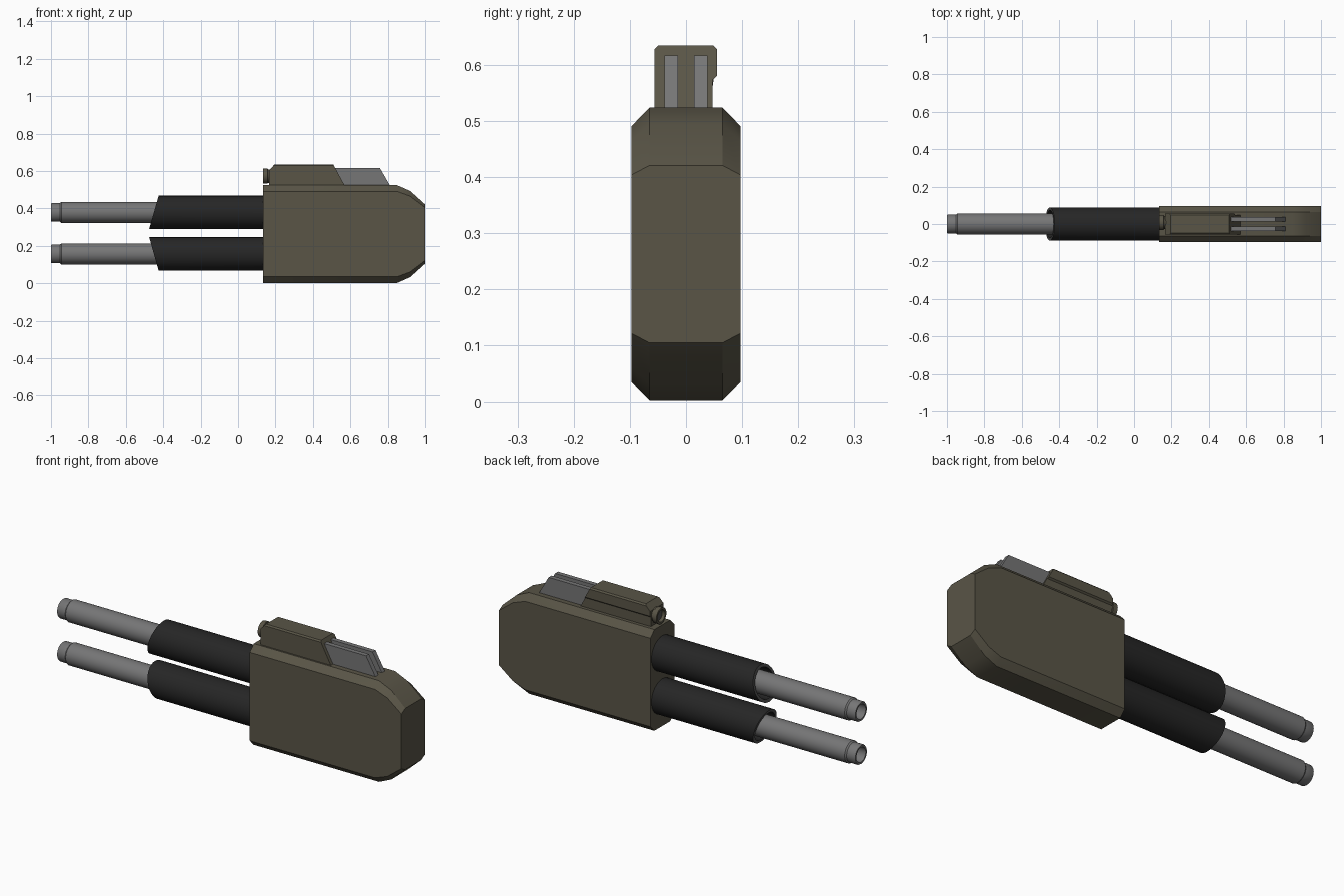
import bpy, bmesh, math
from mathutils import Vector

if "Cube" in bpy.data.objects:
    bpy.data.objects.remove(bpy.data.objects["Cube"])


def material(name, rgb):
    m = bpy.data.materials.new(name)
    m.diffuse_color = (*rgb, 1)
    m.use_nodes = True
    m.node_tree.nodes["Principled BSDF"].inputs["Base Color"].default_value = m.diffuse_color
    return m


OLIVE = material("olive_paint", (0.1, 0.09, 0.062))
BLACK = material("black_sleeve", (0.019, 0.019, 0.019))
STEEL = material("grey_steel", (0.18, 0.18, 0.182))
DARK = material("dark_grey", (0.075, 0.075, 0.075))


def finish(bm, name, mats, smooth=None):
    bmesh.ops.recalc_face_normals(bm, faces=bm.faces)
    me = bpy.data.meshes.new(name)
    bm.to_mesh(me)
    bm.free()
    ob = bpy.data.objects.new(name, me)
    bpy.context.collection.objects.link(ob)
    for m in mats:
        me.materials.append(m)
    if smooth:
        bpy.ops.object.select_all(action='DESELECT')
        ob.select_set(True)
        bpy.context.view_layer.objects.active = ob
        bpy.ops.object.shade_smooth_by_angle(angle=math.radians(smooth))
    return ob


def loft(bm, rings, closed=False):
    """Skin a list of point rings; cap both ends unless closed into a loop."""
    vs = [[bm.verts.new(p) for p in r] for r in rings]
    n = len(vs[0])
    pairs = list(zip(vs, vs[1:])) + ([(vs[-1], vs[0])] if closed else [])
    faces = []
    for a, b in pairs:
        faces.append([bm.faces.new((a[i], a[(i + 1) % n], b[(i + 1) % n], b[i]))
                      for i in range(n)])
    if not closed:
        bm.faces.new(vs[0])
        bm.faces.new(vs[-1])
    return faces


def circle(x, r, z, y=0, slant=0, n=32):
    out = []
    for i in range(n):
        a = 2 * math.pi * i / n
        dz = r * math.sin(a)
        out.append((x + slant * dz, y + r * math.cos(a), z + dz))
    return out


# Main body: octagonal section tapering to a flat rear face
bm = bmesh.new()
rings = []
for x, half, drop in ((0.135, 0.261, 0.033), (0.85, 0.261, 0.033),
                      (0.92, 0.23, 0.028), (1.0, 0.158, 0.017)):
    c, s = 0.263, half - drop
    rings.append([(x, y, c + z) for y, z in (
        (0.065, half), (0.097, s), (0.097, -s), (0.065, -half),
        (-0.065, -half), (-0.097, -s), (-0.097, s), (-0.065, half))])
loft(bm, rings)
finish(bm, "body", [OLIVE], 28)

# Twin barrels and slanted sleeves
for label, z, slant in (("upper", 0.379, 0.284), ("lower", 0.157, -0.284)):
    bm = bmesh.new()
    loft(bm, [circle(x, r, z) for x, r in (
        (0.15, 0.056), (-0.945, 0.056), (-0.952, 0.050), (-0.995, 0.050),
        (-1.0, 0.047), (-1.0, 0.038), (-0.85, 0.038))])
    finish(bm, label + "_barrel", [STEEL], 35)

    bm = bmesh.new()
    faces = loft(bm, [circle(0.15, 0.089, z), circle(-0.45, 0.089, z, 0, slant),
                      circle(-0.45, 0.074, z, 0, slant), circle(0.13, 0.074, z)], True)
    for f in faces[1]:
        f.material_index = 1
    finish(bm, label + "_sleeve", [BLACK, DARK], 35)

# Sight housing: stepped section with raked rear and bevelled front
bm = bmesh.new()
section = ((-0.056, 0.515), (-0.056, 0.628), (-0.049, 0.635), (0.048, 0.635),
           (0.055, 0.628), (0.055, 0.58), (0.047, 0.573), (0.047, 0.515))
loft(bm, [[(0.167, y, z) for y, z in section],
          [(0.568 - (z - 0.525) * 0.54, y, z) for y, z in section]])
bmesh.ops.bisect_plane(bm, geom=bm.verts[:] + bm.edges[:] + bm.faces[:],
                       plane_co=Vector((0.167, 0, 0.605)),
                       plane_no=Vector((-0.03, 0, 0.028)), clear_outer=True)
bmesh.ops.holes_fill(bm, edges=[e for e in bm.edges if e.is_boundary])
finish(bm, "sight_housing", [OLIVE])

# Sight eyepiece with recessed lens
bm = bmesh.new()
loft(bm, [circle(x, r, 0.573, 0.008, n=24) for x, r in (
    (0.18, 0.036), (0.16, 0.036), (0.158, 0.041), (0.135, 0.041),
    (0.135, 0.030), (0.15, 0.028))])
for f in bm.faces:
    if len(f.verts) > 4 and f.calc_center_median().x < 0.16:
        f.material_index = 1
finish(bm, "sight_eyepiece", [OLIVE, DARK], 35)

# Pair of raked steel rails behind the sight
for label, y in (("left", -0.0265), ("right", 0.0265)):
    bm = bmesh.new()
    side = ((0.48, 0.515), (0.816, 0.515), (0.757, 0.617), (0.48, 0.617))
    loft(bm, [[(x, y + d, z) for x, z in side] for d in (-0.012, 0.012)])
    finish(bm, label + "_rail", [STEEL])
